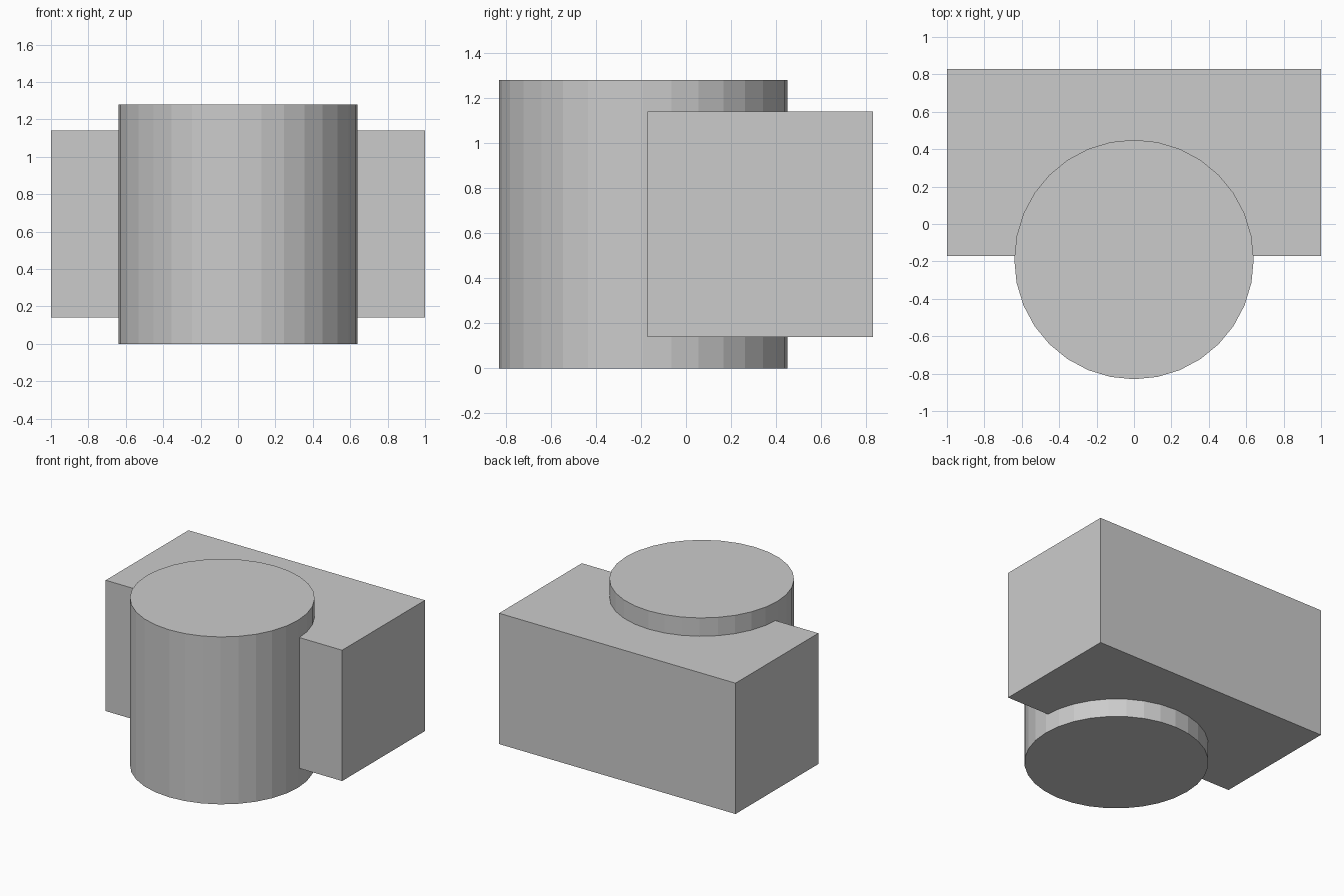
import bpy

if "Cube" in bpy.data.objects:
    bpy.data.objects.remove(bpy.data.objects["Cube"])

# Rectangular block, overlapping the back half of the drum
bpy.ops.mesh.primitive_cube_add(size=1, location=(0, 0.33, 0.64))
block = bpy.context.object
block.name = "block"
block.scale = (2, 1, 1)

# Upright 32-sided drum, standing on the ground and taller than the block
bpy.ops.mesh.primitive_cylinder_add(vertices=32, radius=0.64, depth=1.28,
                                    location=(0, -0.19, 0.64))
drum = bpy.context.object
drum.name = "drum"
